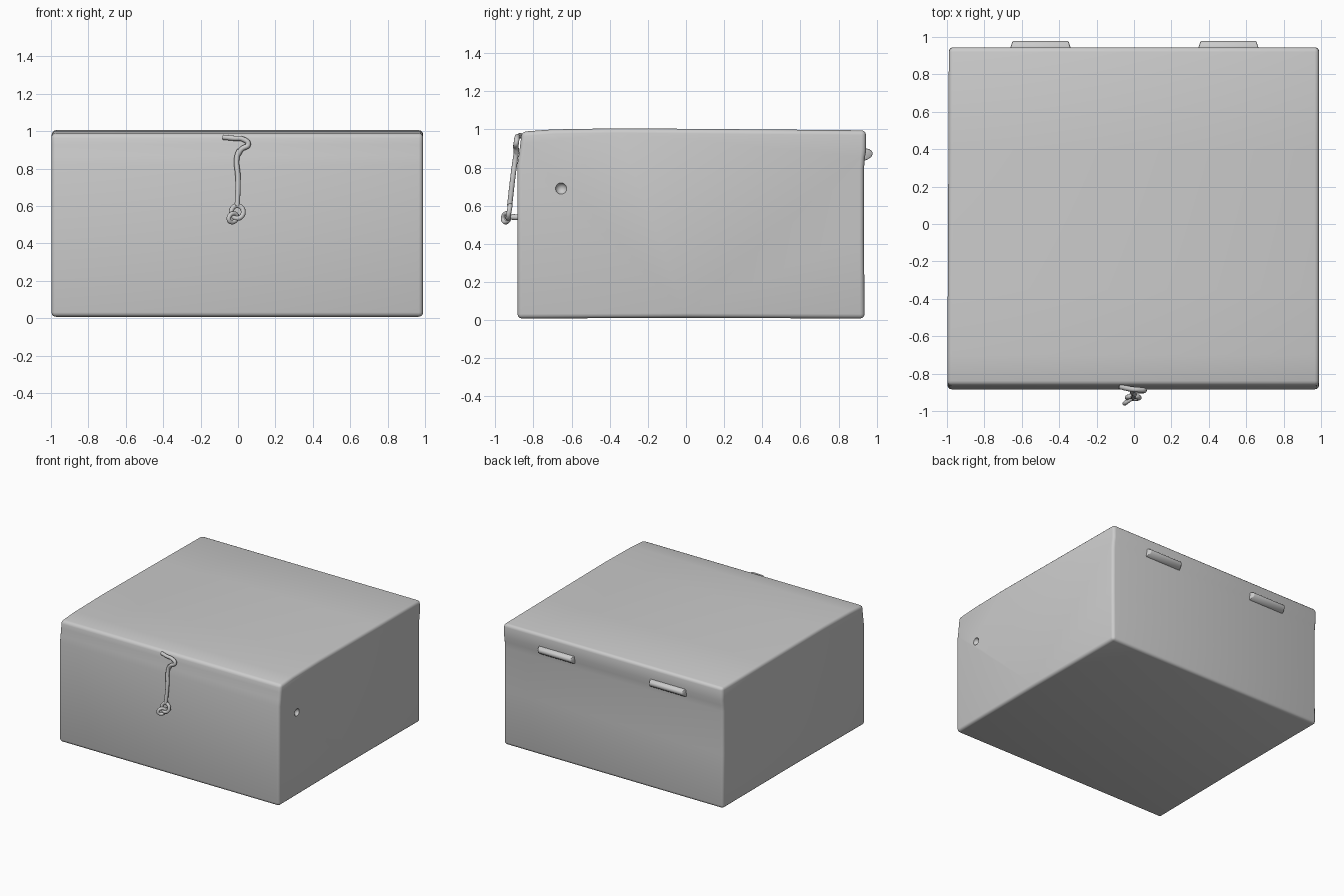
import bpy, bmesh, math
from mathutils import Vector

if "Cube" in bpy.data.objects:
    bpy.data.objects.remove(bpy.data.objects["Cube"])


def finish(ob, angle=35):
    """Apply all modifiers and shade smooth, keeping hard edges."""
    bpy.ops.object.select_all(action='DESELECT')
    ob.select_set(True)
    bpy.context.view_layer.objects.active = ob
    for m in list(ob.modifiers):
        bpy.ops.object.modifier_apply(modifier=m.name)
    bpy.ops.object.shade_smooth_by_angle(angle=math.radians(angle))


def extrude_x(name, profile, x0, x1, bevel, segments=3):
    """Extrude a closed (y, z) profile along x and round its sharp edges."""
    bm = bmesh.new()
    face = bm.faces.new([bm.verts.new((x0, y, z)) for y, z in profile])
    res = bmesh.ops.extrude_face_region(bm, geom=[face])
    for v in res['geom']:
        if isinstance(v, bmesh.types.BMVert):
            v.co.x = x1
    bmesh.ops.recalc_face_normals(bm, faces=bm.faces)
    mesh = bpy.data.meshes.new(name)
    bm.to_mesh(mesh)
    bm.free()
    ob = bpy.data.objects.new(name, mesh)
    bpy.context.collection.objects.link(ob)
    b = ob.modifiers.new("round", 'BEVEL')
    b.width, b.segments = bevel, segments
    b.limit_method, b.angle_limit = 'ANGLE', math.radians(40)
    return ob


def wire(name, points, radius, cyclic=False):
    """Round wire swept along a smooth path."""
    cu = bpy.data.curves.new(name, 'CURVE')
    cu.dimensions = '3D'
    cu.bevel_depth, cu.bevel_resolution = radius, 3
    cu.resolution_u, cu.use_fill_caps = 6, True
    sp = cu.splines.new('BEZIER')
    sp.bezier_points.add(len(points) - 1)
    for p, co in zip(sp.bezier_points, points):
        p.co = co
        p.handle_left_type = p.handle_right_type = 'AUTO'
    sp.use_cyclic_u = cyclic
    ob = bpy.data.objects.new(name, cu)
    bpy.context.collection.objects.link(ob)
    bpy.ops.object.select_all(action='DESELECT')
    ob.select_set(True)
    bpy.context.view_layer.objects.active = ob
    bpy.ops.object.convert(target='MESH')
    finish(bpy.context.object, 50)
    return bpy.context.object


# Box shell: straight body, faint step under the lid, slightly crowned top
shell = extrude_x("box_shell", [
    (-0.884, 0.008), (0.0, 0.012), (0.937, 0.008), (0.933, 0.45), (0.934, 0.80),
    (0.938, 0.85), (0.945, 0.89), (0.944, 0.995), (0.40, 1.0), (-0.35, 1.006),
    (-0.70, 1.0), (-0.862, 0.988), (-0.868, 0.93), (-0.876, 0.87), (-0.884, 0.82)],
    -0.998, 0.99, 0.024)
for v in shell.data.vertices:
    if v.co.x < 0:  # left side leans in slightly towards the back
        v.co.x += 0.008 * (v.co.y + 0.884) / 1.8

# Small dimple in the right side
bpy.ops.mesh.primitive_uv_sphere_add(segments=24, ring_count=16, radius=0.03,
                                     location=(0.995, -0.655, 0.69))
cutter = bpy.context.object
cutter.name = "dimple_cutter"
cutter.hide_render = True
cut = shell.modifiers.new("dimple", 'BOOLEAN')
cut.operation, cut.object, cut.solver = 'DIFFERENCE', cutter, 'EXACT'
finish(shell)
bpy.data.objects.remove(cutter)

# Two hinge knuckles on the back, with tapered ends
for side, cx in (("left", -0.50), ("right", 0.505)):
    hinge = extrude_x("hinge_" + side, [
        (0.93, 0.835), (0.952, 0.842), (0.972, 0.856), (0.980, 0.872),
        (0.975, 0.888), (0.958, 0.898), (0.93, 0.902)],
        cx - 0.165, cx + 0.165, 0.006, 2)
    for v in hinge.data.vertices:
        v.co.x = cx + (v.co.x - cx) * (1 - 0.10 * (v.co.y - 0.93) / 0.05)
    finish(hinge)

# Hook mount: short bent bar at the lid edge
wire("hook_mount", [(-0.08, -0.868, 0.968), (-0.02, -0.882, 0.962),
                    (0.025, -0.886, 0.958), (0.055, -0.89, 0.93),
                    (0.02, -0.893, 0.905), (0.0, -0.888, 0.875)], 0.014)

# Hook rod hanging down from the mount
wire("hook_rod", [(0.008, -0.888, 0.90), (-0.006, -0.893, 0.86),
                  (0.0, -0.908, 0.75), (-0.004, -0.925, 0.60)], 0.014)

# Loop at the lower end of the rod
wire("hook_loop", [(-0.004 + 0.032 * math.sin(a), -0.928 + 0.006 * math.cos(a),
                    0.568 + 0.034 * math.cos(a))
                   for a in [i * math.tau / 8 for i in range(8)]], 0.013, True)

# Eye ring holding the loop, turned sideways
side = Vector((-0.8, -0.6, -0.45)).normalized()
up = side.cross(Vector((0.6, -0.8, 0))).normalized()
wire("eye_ring", [Vector((-0.028, -0.943, 0.537))
                  + side * (0.028 * math.cos(a)) + up * (0.022 * math.sin(a))
                  for a in [i * math.tau / 8 for i in range(8)]], 0.012, True)

# Eye stem fixed into the box front
wire("eye_stem", [(0.0, -0.87, 0.54), (-0.005, -0.90, 0.54),
                  (-0.012, -0.93, 0.545)], 0.016)
